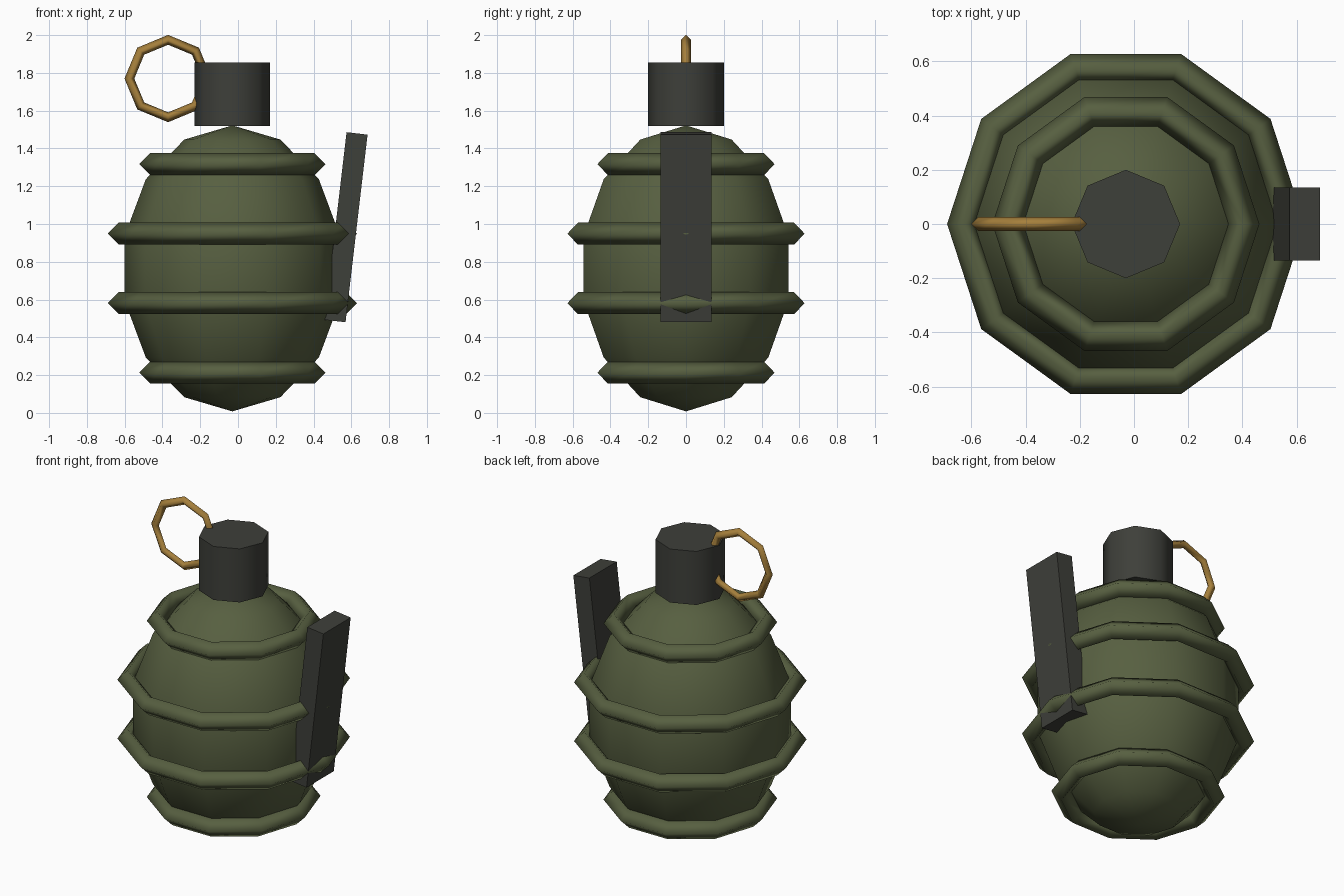
import bpy, math
from math import pi, radians

if "Cube" in bpy.data.objects:
    bpy.data.objects.remove(bpy.data.objects["Cube"], do_unlink=True)

AXIS_X = -0.03


def material(name, rgb):
    m = bpy.data.materials.new(name)
    m.use_nodes = True
    m.diffuse_color = (*rgb, 1)
    m.node_tree.nodes["Principled BSDF"].inputs["Base Color"].default_value = (*rgb, 1)
    return m


olive = material("olive_green", (0.095, 0.115, 0.052))
steel = material("dark_steel", (0.048, 0.05, 0.042))
brass = material("brass", (0.38, 0.215, 0.045))


def finish(name, mat, smooth_angle=None):
    ob = bpy.context.object
    ob.name = ob.data.name = name
    ob.data.materials.append(mat)
    if smooth_angle:
        bpy.ops.object.shade_smooth_by_angle(angle=radians(smooth_angle))
    return ob


def ring(name, mat, loc, major, minor, sides, rot=(0, 0, 0)):
    bpy.ops.mesh.primitive_torus_add(location=loc, rotation=rot, major_radius=major,
                                     minor_radius=minor, major_segments=sides,
                                     minor_segments=4)
    return finish(name, mat, 120)


# Body: ten-sided egg with corners facing front and back
bpy.ops.mesh.primitive_uv_sphere_add(segments=10, ring_count=7, radius=1,
                                     location=(AXIS_X, 0, 0.765), rotation=(0, 0, pi / 2))
bpy.context.object.scale = (0.586, 0.586, 0.757)
finish("body", olive, 120)

# Raised bands, mirrored about the body's middle
for side, sign in (("lower", -1), ("upper", 1)):
    for part, offset, major in (("inner", 0.184, 0.602), ("outer", 0.552, 0.435)):
        ring(f"{side}_{part}_band", olive, (AXIS_X, 0, 0.765 + sign * offset),
             major, 0.058, 10)

# Fuse cap: octagonal post with a flat top
bpy.ops.mesh.primitive_cylinder_add(vertices=8, radius=0.2, depth=0.335,
                                    location=(AXIS_X, 0, 1.687))
finish("fuse_cap", steel, 60)

# Safety lever: leaning slab on the left side
bpy.ops.mesh.primitive_cube_add(size=1, location=(0.572, 0, 0.983),
                                rotation=(0, 0.117, 0))
bpy.context.object.scale = (0.112, 0.27, 1.0)
finish("safety_lever", steel)

# Pull ring: upright octagon hooked into the cap
ring("pull_ring", brass, (-0.37, 0, 1.77), 0.205, 0.026, 8, (pi / 2, 0, 0))
